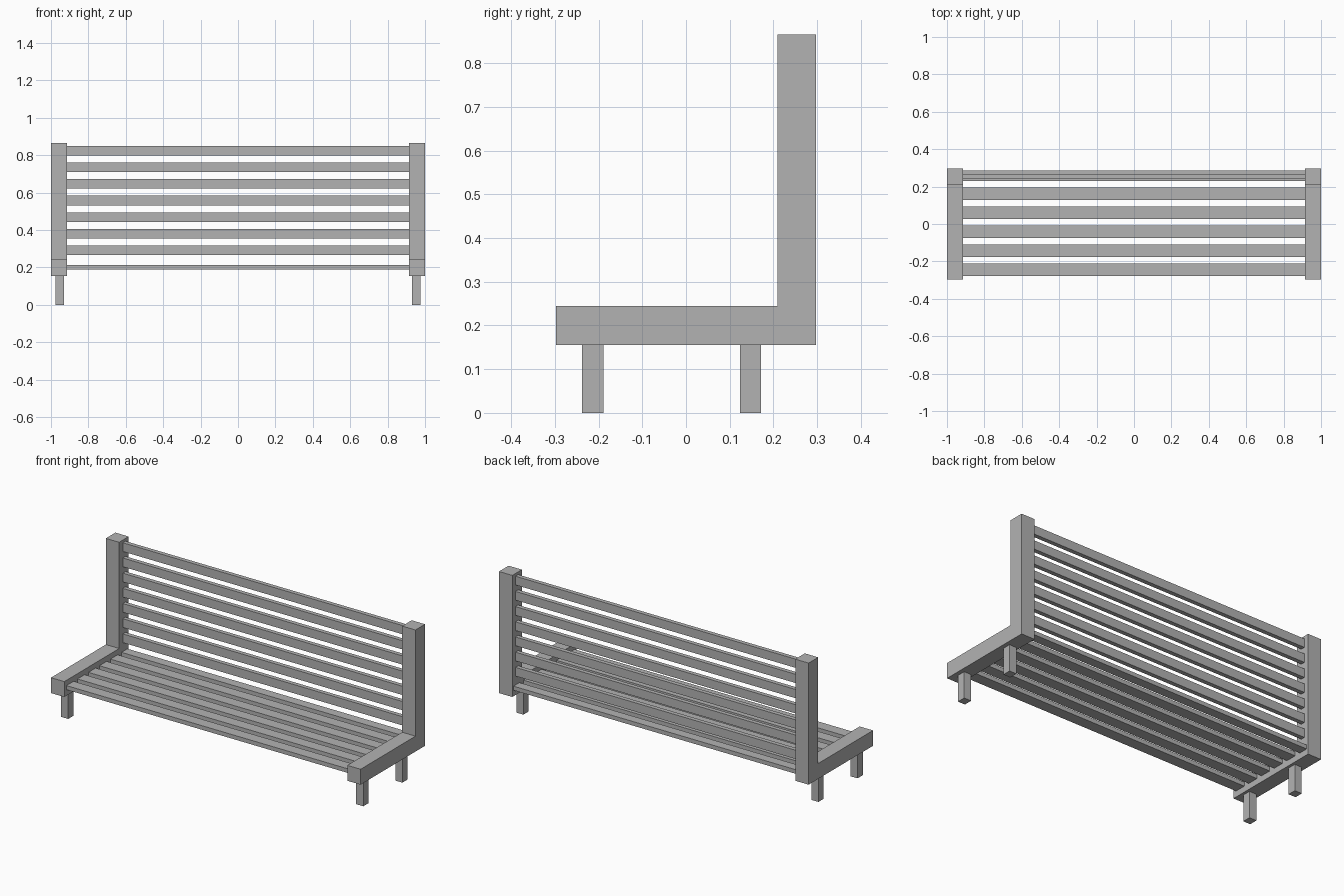
import bpy
import bmesh

cube = bpy.data.objects.get("Cube")
if cube:
    bpy.data.objects.remove(cube, do_unlink=True)

grey = bpy.data.materials.new("plain grey")
grey.use_nodes = True
colour = (0.45, 0.45, 0.45, 1)
grey.diffuse_color = colour
grey.node_tree.nodes["Principled BSDF"].inputs["Base Color"].default_value = colour


def extrude_profile(name, profile, x0, x1):
    """Extrude a closed (y, z) outline from x0 to x1."""
    bm = bmesh.new()
    face = bm.faces.new([bm.verts.new((x0, y, z)) for y, z in profile])
    result = bmesh.ops.extrude_face_region(bm, geom=[face])
    moved = [v for v in result["geom"] if isinstance(v, bmesh.types.BMVert)]
    bmesh.ops.translate(bm, verts=moved, vec=(x1 - x0, 0, 0))
    bmesh.ops.recalc_face_normals(bm, faces=bm.faces)
    mesh = bpy.data.meshes.new(name)
    bm.to_mesh(mesh)
    bm.free()
    mesh.materials.append(grey)
    obj = bpy.data.objects.new(name, mesh)
    bpy.context.collection.objects.link(obj)
    return obj


def bar(name, x0, x1, y0, y1, z0, z1):
    return extrude_profile(name, [(y0, z0), (y1, z0), (y1, z1), (y0, z1)], x0, x1)


INNER = 0.914
BASE = 0.155
frame_outline = [(-0.297, BASE), (0.297, BASE), (0.297, 0.865),
                 (0.209, 0.865), (0.209, 0.245), (-0.297, 0.245)]

# L-shaped end frames and their legs
for side, sign in (("left", 1), ("right", -1)):
    extrude_profile(side + "_end_frame", frame_outline, sign * INNER, sign)
    for place, y in (("front", -0.238), ("back", 0.123)):
        bar(f"{side}_{place}_leg", sign * 0.93, sign * 0.976, y, y + 0.049, 0, BASE)

# Seat slats, front to back
for i in range(5):
    y = -0.277 + i * 0.1013
    bar(f"seat_slat_{i + 1}", -INNER, INNER, y, y + 0.066, 0.19, 0.214)
bar("rear_seat_slat", -INNER, INNER, 0.231, 0.286, 0.19, 0.214)

# Backrest slats, bottom to top
for i in range(7):
    z = 0.266 + i * 0.0887
    bar(f"back_slat_{i + 1}", -INNER, INNER, 0.243, 0.268, z, z + 0.051)
